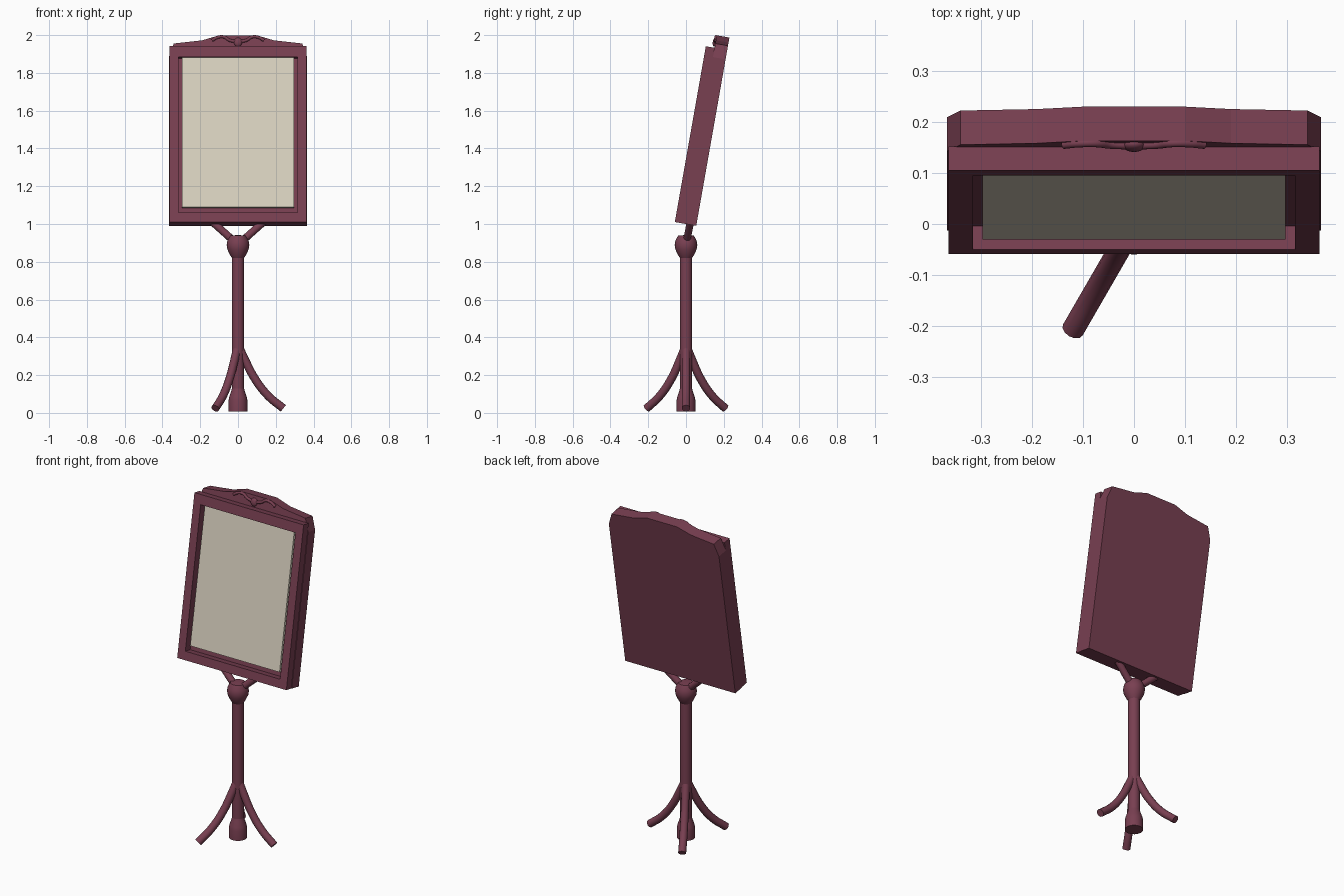
import bpy, bmesh, math
from mathutils import Matrix, Vector

if "Cube" in bpy.data.objects:
    bpy.data.objects.remove(bpy.data.objects["Cube"])

TILT = Matrix.Translation((0, 0, 1)) @ Matrix.Rotation(math.radians(-10), 4, 'X')


def material(name, rgb):
    m = bpy.data.materials.new(name)
    m.diffuse_color = (*rgb, 1)
    m.use_nodes = True
    m.node_tree.nodes["Principled BSDF"].inputs["Base Color"].default_value = m.diffuse_color
    return m


BURGUNDY = material("burgundy_paint", (0.19, 0.05, 0.083))
CREAM = material("cream_panel", (0.70, 0.645, 0.53))


def finish(name, bm, mat, matrix=None, smooth=False):
    if matrix is not None:
        bm.transform(matrix)
    bmesh.ops.recalc_face_normals(bm, faces=bm.faces)
    me = bpy.data.meshes.new(name)
    bm.to_mesh(me)
    bm.free()
    ob = bpy.data.objects.new(name, me)
    bpy.context.collection.objects.link(ob)
    me.materials.append(mat)
    if smooth:
        smooth_object(ob)
    return ob


def smooth_object(ob):
    bpy.ops.object.select_all(action='DESELECT')
    ob.select_set(True)
    bpy.context.view_layer.objects.active = ob
    bpy.ops.object.shade_smooth_by_angle(angle=math.radians(35))


def box(name, x, y, z, mat):
    """Box from (min, max) pairs in the tilted board frame."""
    bm = bmesh.new()
    bmesh.ops.create_cube(bm, size=1)
    size = Matrix.Diagonal((x[1] - x[0], y[1] - y[0], z[1] - z[0], 1))
    mid = Matrix.Translation((sum(x) / 2, sum(y) / 2, sum(z) / 2))
    return finish(name, bm, mat, TILT @ mid @ size)


def lathe(name, profile, steps=24):
    bm = bmesh.new()
    vs = [bm.verts.new((r, 0, z)) for r, z in profile]
    es = [bm.edges.new(p) for p in zip(vs, vs[1:])]
    bmesh.ops.spin(bm, geom=vs + es, cent=(0, 0, 0), axis=(0, 0, 1),
                   angle=math.tau, steps=steps)
    bmesh.ops.remove_doubles(bm, verts=bm.verts, dist=1e-5)
    return finish(name, bm, BURGUNDY, smooth=True)


def tube(name, points, radius, matrix=None, curved=True):
    cu = bpy.data.curves.new(name, 'CURVE')
    cu.dimensions = '3D'
    cu.bevel_depth, cu.bevel_resolution, cu.use_fill_caps = radius, 4, True
    cu.resolution_u = 6
    sp = cu.splines.new('BEZIER')
    sp.bezier_points.add(len(points) - 1)
    for bp, co in zip(sp.bezier_points, points):
        bp.co = matrix @ Vector(co) if matrix else co
        bp.handle_left_type = bp.handle_right_type = 'AUTO' if curved else 'VECTOR'
    ob = bpy.data.objects.new(name, cu)
    bpy.context.collection.objects.link(ob)
    bpy.ops.object.select_all(action='DESELECT')
    ob.select_set(True)
    bpy.context.view_layer.objects.active = ob
    bpy.ops.object.convert(target='MESH')
    ob = bpy.context.view_layer.objects.active
    ob.data.materials.clear()
    ob.data.materials.append(BURGUNDY)
    smooth_object(ob)


# Back board with a shaped crest
half = [(0.366, 0), (0.366, 0.895), (0.34, 0.968), (0.19, 0.985), (0.10, 1.012)]
outline = half + [(-x, z) for x, z in reversed(half)]
bm = bmesh.new()
face = bm.faces.new([bm.verts.new((x, -0.013, z)) for x, z in outline])
ext = bmesh.ops.extrude_face_region(bm, geom=[face])
bmesh.ops.translate(bm, vec=(0, 0.068, 0),
                    verts=[v for v in ext['geom'] if isinstance(v, bmesh.types.BMVert)])
finish("back_board", bm, BURGUNDY, TILT)

# Front frame around the recessed panel
DEPTH = (-0.06, -0.012)
box("bottom_rail", (-0.363, 0.363), DEPTH, (0, 0.05), BURGUNDY)
box("top_rail", (-0.363, 0.363), DEPTH, (0.888, 0.945), BURGUNDY)
for s, side in ((-1, "left"), (1, "right")):
    box(side + "_stile", tuple(sorted((s * 0.315, s * 0.363))), DEPTH,
        (0.05, 0.888), BURGUNDY)
box("display_panel", (-0.297, 0.297), (-0.045, -0.012), (0.083, 0.886), CREAM)

# Crest ornament: two scrolls and a centre bead
for s, side in ((-1, "left"), (1, "right")):
    tube(side + "_scroll",
         [(s * x, -0.016, z) for x, z in
          ((0.138, 0.984), (0.11, 1.0), (0.075, 1.003), (0.045, 0.985), (0.01, 0.978))],
         0.008, TILT)
bm = bmesh.new()
bmesh.ops.create_uvsphere(bm, u_segments=16, v_segments=10, radius=1)
finish("centre_bead", bm, BURGUNDY,
       TILT @ Matrix.Translation((0, -0.016, 0.975)) @ Matrix.Diagonal((0.022, 0.012, 0.024, 1)),
       smooth=True)

# Post with base foot and top knob
lathe("post", [(0, 0.02), (0.032, 0.02), (0.032, 0.86), (0, 0.86)])
lathe("base_foot", [(0, 0.008), (0.05, 0.008), (0.05, 0.065), (0.046, 0.085),
                    (0.036, 0.115), (0.032, 0.13)])
lathe("top_knob", [(0.032, 0.82), (0.042, 0.835), (0.056, 0.865), (0.06, 0.888),
                   (0.056, 0.912), (0.042, 0.938), (0, 0.942)])

# Forked arms holding the board
for s, side in ((-1, "left"), (1, "right")):
    tube(side + "_arm", [(0, 0, 0.89), (s * 0.14, 0.024, 1.015)], 0.02, curved=False)

# Three flared legs
for i in range(3):
    tube(f"leg_{i + 1}", [(0.0, 0, 0.36), (0.035, 0, 0.285), (0.09, 0, 0.18),
                          (0.16, 0, 0.09), (0.24, 0, 0.024)],
         0.022, Matrix.Rotation(i * math.tau / 3, 4, 'Z'))
